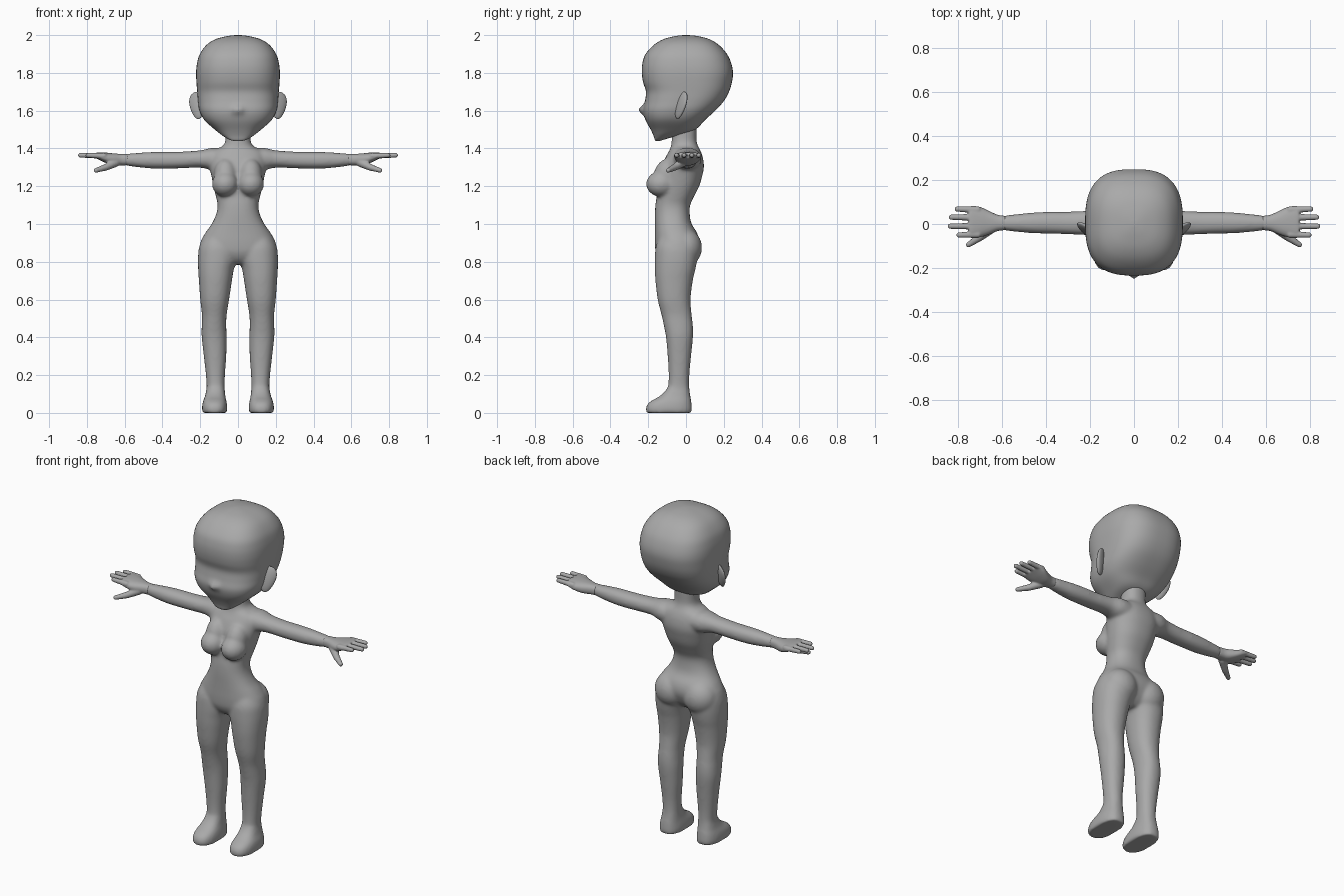
import bpy, bmesh, math
from mathutils import Vector, Matrix

skin = bpy.data.materials.new("grey clay")
skin.diffuse_color = (0.4, 0.4, 0.4, 1)


def smooth_rows(rows, k=5):
    """Catmull-Rom interpolation between cross-sections."""
    out = []
    for i in range(len(rows) - 1):
        p = [rows[max(0, min(len(rows) - 1, i + d))] for d in (-1, 0, 1, 2)]
        for s in range(k):
            t = s / k
            out.append([0.5 * (2 * b + (c - a) * t + (2 * a - 5 * b + 4 * c - d) * t * t
                               + (3 * b - a - 3 * c + d) * t ** 3) for a, b, c, d in zip(*p)])
    return out + [list(rows[-1])]


def loft(bm, rows, axis="z", side=1, power=2.2, seg=40):
    """Rows are (position, u0, u1, v0, v1): the bounds of each rounded slice."""
    rings = []
    for t, u0, u1, v0, v1 in smooth_rows(rows):
        ring = []
        for j in range(seg):
            a = 2 * math.pi * j / seg
            c, s = math.cos(a), math.sin(a)
            u = (u0 + u1) / 2 + (u1 - u0) / 2 * math.copysign(abs(c) ** (2 / power), c)
            v = (v0 + v1) / 2 + (v1 - v0) / 2 * math.copysign(abs(s) ** (2 / power), s)
            co = (u * side, v, t) if axis == "z" else (t * side, u, v)
            ring.append(bm.verts.new(co))
        rings.append(ring)
    for r0, r1 in zip(rings, rings[1:]):
        for j in range(seg):
            bm.faces.new((r0[j], r0[(j + 1) % seg], r1[(j + 1) % seg], r1[j]))
    bm.faces.new(rings[0])
    bm.faces.new(rings[-1])


def ball(bm, loc, size, rot=None):
    m = Matrix.Translation(loc) @ (rot or Matrix()) @ Matrix.Diagonal((*size, 1))
    bmesh.ops.create_uvsphere(bm, u_segments=32, v_segments=20, radius=1, matrix=m)


def capsule(bm, a, b, r0, r1):
    a, b = Vector(a), Vector(b)
    d = b - a
    m = Matrix.Translation((a + b) / 2) @ d.to_track_quat("Z", "Y").to_matrix().to_4x4()
    bmesh.ops.create_cone(bm, cap_ends=True, segments=16, radius1=r0, radius2=r1,
                          depth=d.length, matrix=m)
    ball(bm, a, (r0,) * 3)
    ball(bm, b, (r1,) * 3)


def finish(name, bm, voxel=0, iterations=0):
    bmesh.ops.recalc_face_normals(bm, faces=bm.faces)
    me = bpy.data.meshes.new(name)
    bm.to_mesh(me)
    bm.free()
    me.materials.append(skin)
    ob = bpy.data.objects.new(name, me)
    bpy.context.collection.objects.link(ob)
    for p in me.polygons:
        p.use_smooth = True
    if voxel:
        rm = ob.modifiers.new("merge", "REMESH")
        rm.mode, rm.voxel_size, rm.use_smooth_shade = "VOXEL", voxel, True
    if iterations:
        sm = ob.modifiers.new("soften", "SMOOTH")
        sm.factor, sm.iterations = 0.5, iterations
    return ob


# Body: torso and neck, then paired limbs and soft forms
bm = bmesh.new()
loft(bm, [(0.785, -.05, .05, -.11, .0), (0.81, -.12, .12, -.14, .03), (0.85, -.2, .2, -.16, .055),
          (0.90, -.2, .2, -.165, .07), (0.95, -.175, .175, -.165, .06), (1.0, -.14, .14, -.165, .03),
          (1.05, -.116, .116, -.165, .02), (1.1, -.108, .108, -.162, .022), (1.15, -.118, .118, -.155, .045),
          (1.2, -.13, .13, -.15, .07), (1.25, -.14, .14, -.14, .085), (1.3, -.15, .15, -.13, .095),
          (1.35, -.15, .15, -.11, .09), (1.385, -.135, .135, -.09, .078), (1.41, -.085, .085, -.08, .065),
          (1.44, -.067, .067, -.076, .056), (1.5, -.066, .066, -.07, .056), (1.54, -.066, .066, -.07, .056)],
     power=2.3)
for s in (1, -1):
    # leg
    loft(bm, [(0.06, .068, .172, -.11, .026), (0.13, .07, .166, -.096, .018), (0.2, .069, .17, -.092, .018),
              (0.3, .062, .181, -.097, .027), (0.4, .06, .192, -.106, .037), (0.46, .062, .192, -.117, .037),
              (0.52, .06, .191, -.13, .03), (0.6, .047, .2, -.15, .024), (0.7, .032, .207, -.162, .036),
              (0.76, .022, .211, -.165, .05), (0.82, .006, .212, -.165, .06), (0.88, .01, .205, -.16, .06),
              (0.93, .04, .18, -.14, .04)], side=s)
    # foot
    loft(bm, [(0, .058, .188, -.21, .03), (0.02, .056, .191, -.213, .032), (0.045, .058, .189, -.205, .03),
              (0.065, .062, .184, -.182, .028), (0.085, .066, .176, -.145, .024), (0.11, .069, .17, -.115, .02),
              (0.14, .072, .164, -.095, .016)], side=s, power=2.5)
    # arm
    loft(bm, [(0.08, -.07, .08, 1.28, 1.40), (0.14, -.066, .08, 1.285, 1.403), (0.2, -.052, .062, 1.298, 1.39),
              (0.3, -.047, .056, 1.295, 1.383), (0.38, -.044, .056, 1.293, 1.382), (0.46, -.042, .052, 1.294, 1.381),
              (0.55, -.034, .043, 1.303, 1.375), (0.6, -.028, .037, 1.311, 1.371)], "x", s)
    # bust and buttock
    ball(bm, (.068 * s, -.132, 1.212), (.07, .079, .068))
    ball(bm, (.066 * s, -.1, 1.26), (.062, .07, .09), Matrix.Rotation(-.3, 4, "X"))
    ball(bm, (.095 * s, -.005, .875), (.1, .09, .1))
finish("body", bm, 0.008, 14)

# Hands: palm, four fingers and thumb
for s, name in ((1, "left_hand"), (-1, "right_hand")):
    bm = bmesh.new()
    loft(bm, [(0.585, -.028, .037, 1.311, 1.371), (0.62, -.032, .042, 1.31, 1.371), (0.66, -.048, .06, 1.31, 1.374),
              (0.70, -.06, .078, 1.323, 1.378), (0.735, -.064, .082, 1.34, 1.38), (0.75, -.06, .078, 1.348, 1.378)],
         "x", s, 2.4)
    for y, tip in ((-.05, .795), (-.01, .835), (.031, .83), (.068, .803)):
        capsule(bm, (.71 * s, y * .95, 1.36), (tip * s, y, 1.364), .016, .0125)
    capsule(bm, (.65 * s, -.02, 1.325), (.7 * s, -.06, 1.3), .024, .018)
    capsule(bm, (.7 * s, -.06, 1.3), (.752 * s, -.094, 1.284), .018, .0125)
    finish(name, bm, 0.0045, 5)

# Head with tapered jaw, brow hollow and nose
bm = bmesh.new()
loft(bm, [(1.438, -.012, .012, -.157, -.142), (1.446, -.045, .045, -.165, -.118), (1.47, -.085, .085, -.173, -.04),
          (1.5, -.123, .123, -.187, .05), (1.55, -.178, .178, -.214, .1), (1.6, -.204, .204, -.226, .155),
          (1.65, -.212, .212, -.217, .2), (1.7, -.216, .216, -.212, .228), (1.75, -.22, .22, -.227, .243),
          (1.8, -.222, .222, -.234, .249), (1.85, -.217, .217, -.231, .24), (1.9, -.202, .202, -.214, .217),
          (1.95, -.165, .165, -.168, .172), (1.98, -.115, .115, -.115, .12), (1.995, -.055, .055, -.055, .06),
          (2.0, -.012, .012, -.012, .012)], power=2.7, seg=96)
for v in bm.verts:
    if v.co.y < -.1:
        v.co.y -= .032 * math.exp(-(v.co.x / .02) ** 2 - ((v.co.z - 1.605) / .022) ** 2)
finish("head", bm, 0, 2)

# Ears: thin tilted shells, broader toward the top
for s, name in ((1, "left_ear"), (-1, "right_ear")):
    bm = bmesh.new()
    rot = Matrix.Rotation(.5 * s, 4, "Z") @ Matrix.Rotation(-.2, 4, "X")
    ball(bm, (0, 0, 0), (.05, .017, .074))
    for v in bm.verts:
        v.co.x *= 1 + 4 * v.co.z
        v.co.x += .12 * v.co.z * s
    bmesh.ops.transform(bm, matrix=Matrix.Translation((.212 * s, -.028, 1.628)) @ rot, verts=bm.verts)
    finish(name, bm)
